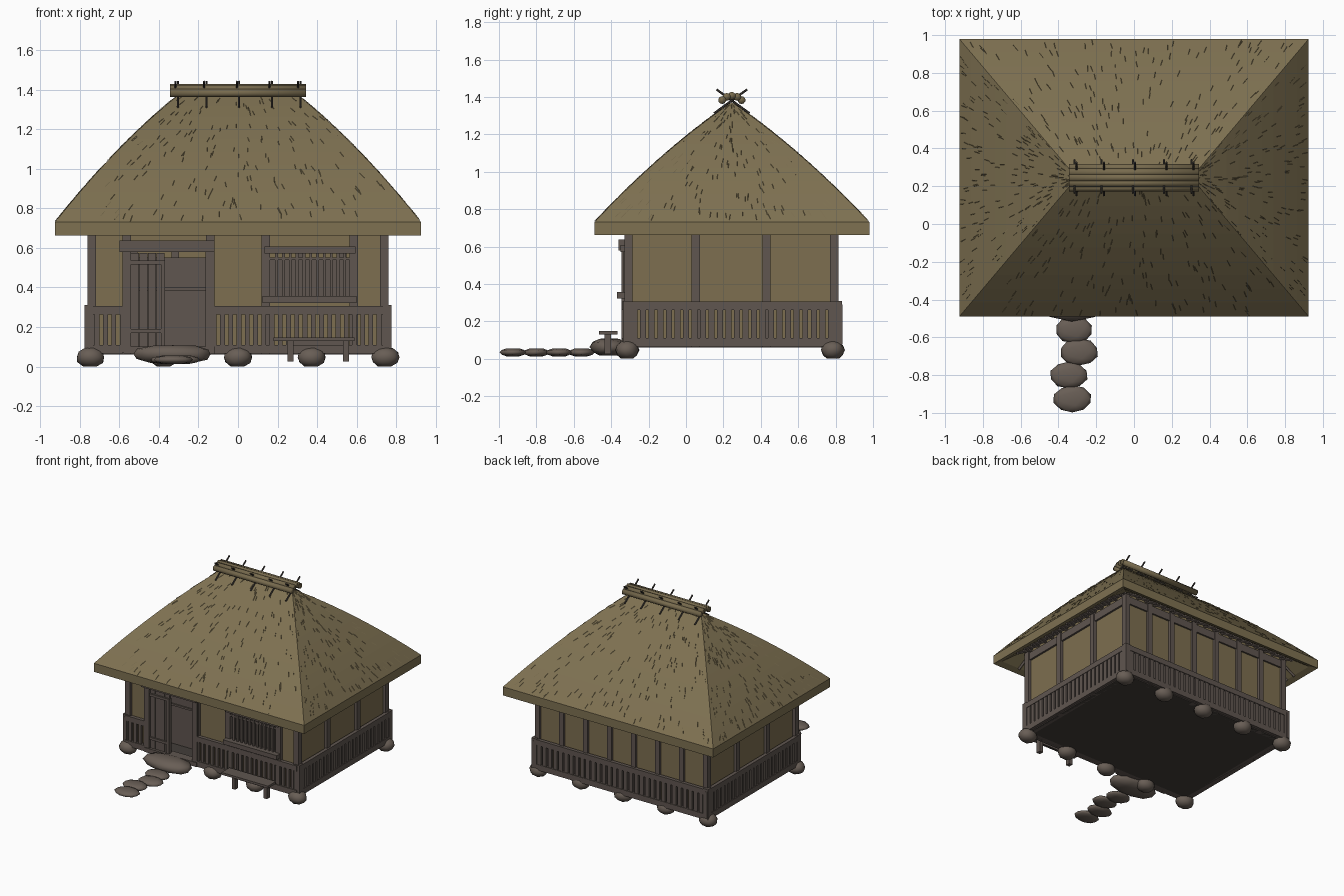
import bpy, bmesh, math, random
from mathutils import Vector, Matrix

if "Cube" in bpy.data.objects:
    bpy.data.objects.remove(bpy.data.objects["Cube"])

random.seed(4)
YC = 0.245  # middle of the house in depth


def material(name, rgb):
    m = bpy.data.materials.new(name)
    m.diffuse_color = (*rgb, 1)
    m.use_nodes = True
    m.node_tree.nodes["Principled BSDF"].inputs["Base Color"].default_value = m.diffuse_color
    return m


THATCH = material("thatch straw", (0.209, 0.165, 0.083))
RIDGE = material("ridge straw", (0.185, 0.145, 0.075))
CLAY = material("clay wall", (0.205, 0.158, 0.079))
WOOD = material("weathered wood", (0.115, 0.092, 0.079))
DARK = material("dark wood", (0.055, 0.047, 0.041))
STONE = material("stone", (0.140, 0.112, 0.092))


def finish(name, bm, mat, smooth=False):
    bmesh.ops.recalc_face_normals(bm, faces=bm.faces)
    me = bpy.data.meshes.new(name)
    bm.to_mesh(me)
    bm.free()
    me.materials.append(mat)
    for p in me.polygons:
        p.use_smooth = smooth
    ob = bpy.data.objects.new(name, me)
    bpy.context.collection.objects.link(ob)
    return ob


def boxes(name, mat, items):
    """Boxes given as (x0, x1, y0, y1, z0, z1), joined in one object."""
    bm = bmesh.new()
    for x0, x1, y0, y1, z0, z1 in items:
        mtx = Matrix.Translation(((x0 + x1) / 2, (y0 + y1) / 2, (z0 + z1) / 2))
        mtx = mtx @ Matrix.Diagonal((x1 - x0, y1 - y0, z1 - z0, 1))
        bmesh.ops.create_cube(bm, size=1, matrix=mtx)
    return finish(name, bm, mat)


def bars(name, mat, items, r, sides=6, smooth=False):
    """Round bars between point pairs, joined in one object."""
    bm = bmesh.new()
    for a, b in items:
        a, b = Vector(a), Vector(b)
        d = b - a
        mtx = Matrix.Translation((a + b) / 2) @ d.to_track_quat('Z', 'Y').to_matrix().to_4x4()
        bmesh.ops.create_cone(bm, cap_ends=True, segments=sides, radius1=r, radius2=r,
                              depth=d.length, matrix=mtx)
    return finish(name, bm, mat, smooth)


def stone(name, c, r):
    bm = bmesh.new()
    bmesh.ops.create_icosphere(bm, subdivisions=2, radius=1)
    for v in bm.verts:
        k = random.uniform(0.93, 1.03)
        v.co = Vector((c[0] + v.co.x * r[0] * k, c[1] + v.co.y * r[1] * k,
                       c[2] + max(-0.95, min(0.95, v.co.z * 1.1)) * r[2]))
    finish(name, bm, STONE, True)


# thatched hip roof: rectangular rings from the inner ceiling, round the eave, up to the ridge
def slope(t):
    return 0.925 - 0.62 * t, 0.735 - 0.733 * t, 0.73 + 0.64 * t + 0.14 * t * (1 - t)


rings = [(0.72, 0.53, 0.79), (0.88, 0.69, 0.68), (0.925, 0.735, 0.662)]
rings += [slope(i / 10) for i in range(11)]
bm = bmesh.new()
loops = [[bm.verts.new((sx * hx, YC + sy * hy, z)) for sx, sy in ((-1, -1), (1, -1), (1, 1), (-1, 1))]
         for hx, hy, z in rings]
for a, b in zip(loops, loops[1:]):
    for i in range(4):
        j = (i + 1) % 4
        bm.faces.new((a[i], a[j], b[j], b[i]))
bm.faces.new(loops[0])
bm.faces.new(loops[-1])
finish("thatched_roof", bm, THATCH)


# loose straws lying down the four slopes
def on_slope(side, s, t):
    hx, hy, z = slope(t)
    return ((s * hx, YC - hy, z), (hx, YC + s * hy, z), (s * hx, YC + hy, z), (-hx, YC + s * hy, z))[side]


straws = []
for i in range(700):
    t, s = 0.95 * random.random() ** 1.3, random.uniform(-0.97, 0.97)
    a = Vector(on_slope(i % 4, s, t + 0.04))
    b = Vector(on_slope(i % 4, s + random.uniform(-0.01, 0.01), t))
    straws.append((a, b + Vector((0, 0, 0.004))))
bars("loose_straws", THATCH, straws, 0.0015, 3)

# ridge roll with crossed sticks
arc = [(-0.052, 1.383), (-0.028, 1.4), (0, 1.406), (0.028, 1.4), (0.052, 1.383)]
bars("ridge_bundles", RIDGE, [((-0.343, YC + y, z), (0.343, YC + y, z)) for y, z in arc], 0.021, 10, True)
sticks = [((x + s * 0.006, YC - s * 0.095, 1.312), (x + s * 0.006, YC + s * 0.082, 1.44))
          for x in (-0.31, -0.165, 0, 0.165, 0.31) for s in (-1, 1)]
bars("ridge_sticks", DARK, sticks, 0.006)

# rafters below the eaves
raf = []
for s in (-1, 1):
    raf += [((x, YC + s * 0.50, 0.785), (x, YC + s * 0.69, 0.674))
            for x in [-0.72 + 0.08 * i for i in range(19)]]
    raf += [((s * 0.69, y, 0.785), (s * 0.88, y, 0.674))
            for y in [YC - 0.52 + 0.08 * i for i in range(14)]]
bars("rafters", WOOD, raf, 0.011, 4)

# floor, sills and wall plates
boxes("floor", DARK, [(-0.75, 0.75, -0.315, 0.805, 0.06, 0.08)])
frame = []
for z0, z1 in ((0.06, 0.1), (0.67, 0.73)):
    frame += [(-0.74, 0.74, y - 0.018, y + 0.018, z0, z1) for y in (-0.3, 0.79)]
    frame += [(x - 0.018, x + 0.018, -0.3, 0.79, z0, z1) for x in (-0.735, 0.735)]
boxes("sills_and_wall_plates", WOOD, frame)

# clay walls, with openings for door and window in the front
boxes("front_wall", CLAY, [(x0, x1, -0.305, -0.29, z0, z1) for x0, x1, z0, z1 in (
    (-0.73, -0.56, 0.08, 0.76), (-0.56, -0.14, 0.62, 0.76), (-0.14, 0.14, 0.08, 0.76),
    (0.14, 0.585, 0.08, 0.34), (0.14, 0.585, 0.59, 0.76), (0.585, 0.73, 0.08, 0.76))])
boxes("back_wall", CLAY, [(-0.73, 0.73, 0.78, 0.795, 0.08, 0.76)])
boxes("side_walls", CLAY, [(x - 0.008, x + 0.008, -0.3, 0.79, 0.08, 0.76) for x in (-0.73, 0.73)])

# posts
posts = [(x - 0.022, x + 0.022, -0.33, -0.285, 0.06, 0.74) for x in (-0.74, -0.563, -0.14, 0.14, 0.585, 0.74)]
posts += [(x - 0.02, x + 0.02, 0.77, 0.815, 0.06, 0.74) for x in [-0.74 + 1.48 * i / 7 for i in range(8)]]
posts += [(s * 0.74 - 0.022, s * 0.74 + 0.022, y - 0.022, y + 0.022, 0.06, 0.74)
          for s in (-1, 1) for y in (0.052, 0.43)]
boxes("posts", WOOD, posts)


# slatted wainscot: two rails and evenly spaced slats along each run
def wainscot(name, along_x, a, b, c, step, w):
    items = [(a, b, c - 0.014, c + 0.014, 0.262, 0.305), (a, b, c - 0.014, c + 0.014, 0.065, 0.11)]
    n = round((b - a) / step)
    for i in range(n + 1):
        m = a + (b - a) * i / n
        items.append((m - w / 2, m + w / 2, c - 0.01, c + 0.01, 0.08, 0.29))
    if not along_x:
        items = [(y0, y1, x0, x1, z0, z1) for x0, x1, y0, y1, z0, z1 in items]
    boxes(name, WOOD, items)


wainscot("front_wainscot_left", True, -0.755, -0.585, -0.328, 0.042, 0.024)
wainscot("front_wainscot_right", True, -0.12, 0.755, -0.328, 0.042, 0.024)
wainscot("back_wainscot", True, -0.76, 0.76, 0.82, 0.048, 0.032)
for n, x in (("left", -0.762), ("right", 0.762)):
    wainscot(n + "_wainscot", False, -0.32, 0.82, x, 0.046, 0.032)
boxes("wainscot_corner_posts", WOOD, [(s * 0.755 - 0.022, s * 0.755 + 0.022, y - 0.022, y + 0.022, 0.06, 0.31)
                                      for s in (-1, 1) for y in (-0.313, 0.812)])

# doorway: lintel, jambs, sliding plank door and inner partition
boxes("door_frame", WOOD, [(-0.6, -0.12, -0.362, -0.305, 0.58, 0.638), (-0.585, -0.54, -0.345, -0.3, 0.07, 0.6),
                           (-0.165, -0.12, -0.345, -0.3, 0.07, 0.6), (-0.58, -0.12, -0.35, -0.3, 0.065, 0.1)])
planks = [(-0.54 + 0.043 * i, -0.5 + 0.043 * i, -0.33, -0.315, 0.1, 0.575) for i in range(4)]
planks += [(-0.54, -0.368, -0.342, -0.31, z, z + 0.02) for z in (0.17, 0.515)]
planks += [(-0.388, -0.368, -0.342, -0.31, 0.1, 0.53)]
boxes("sliding_door", WOOD, planks)
boxes("inner_partition", WOOD, [(-0.56, -0.12, -0.14, -0.12, 0.08, 0.55), (-0.56, -0.12, -0.15, -0.12, 0.385, 0.4)])

# barred window
bx = [0.195 + 0.0345 * i for i in range(11)]
boxes("window_frame", WOOD, [(0.135, 0.595, -0.35, -0.3, 0.572, 0.607), (0.125, 0.6, -0.37, -0.3, 0.322, 0.357),
                             (0.155, 0.575, -0.33, -0.315, 0.538, 0.552)])
boxes("window_bars", WOOD, [(x - 0.007, x + 0.007, -0.335, -0.318, 0.35, 0.58) for x in bx])
boxes("window_shutter", WOOD, [(0.14, 0.585, -0.3, -0.29, 0.34, 0.545)])

# bench beside the window
boxes("bench", WOOD, [(0.18, 0.59, -0.465, -0.365, 0.13, 0.148)] +
      [(x - 0.015, x + 0.015, -0.435, -0.4, 0.025, 0.132) for x in (0.265, 0.545)] +
      [(0.265, 0.545, -0.423, -0.411, 0.105, 0.13)])

# stones: foundations, doorstep and path
for row, y in (("front", -0.315), ("back", 0.785)):
    for i in range(5):
        stone(f"{row}_foundation_stone_{i + 1}", (-0.745 + 0.3725 * i, y, 0.047), (0.074, 0.064, 0.049))
stone("doorstep_stone", (-0.33, -0.41, 0.062), (0.215, 0.108, 0.048))
for i, (x, y) in enumerate(((-0.317, -0.56), (-0.29, -0.678), (-0.343, -0.80), (-0.327, -0.925))):
    stone(f"path_stone_{i + 1}", (x, y, 0.034), (0.103, 0.073, 0.022))
